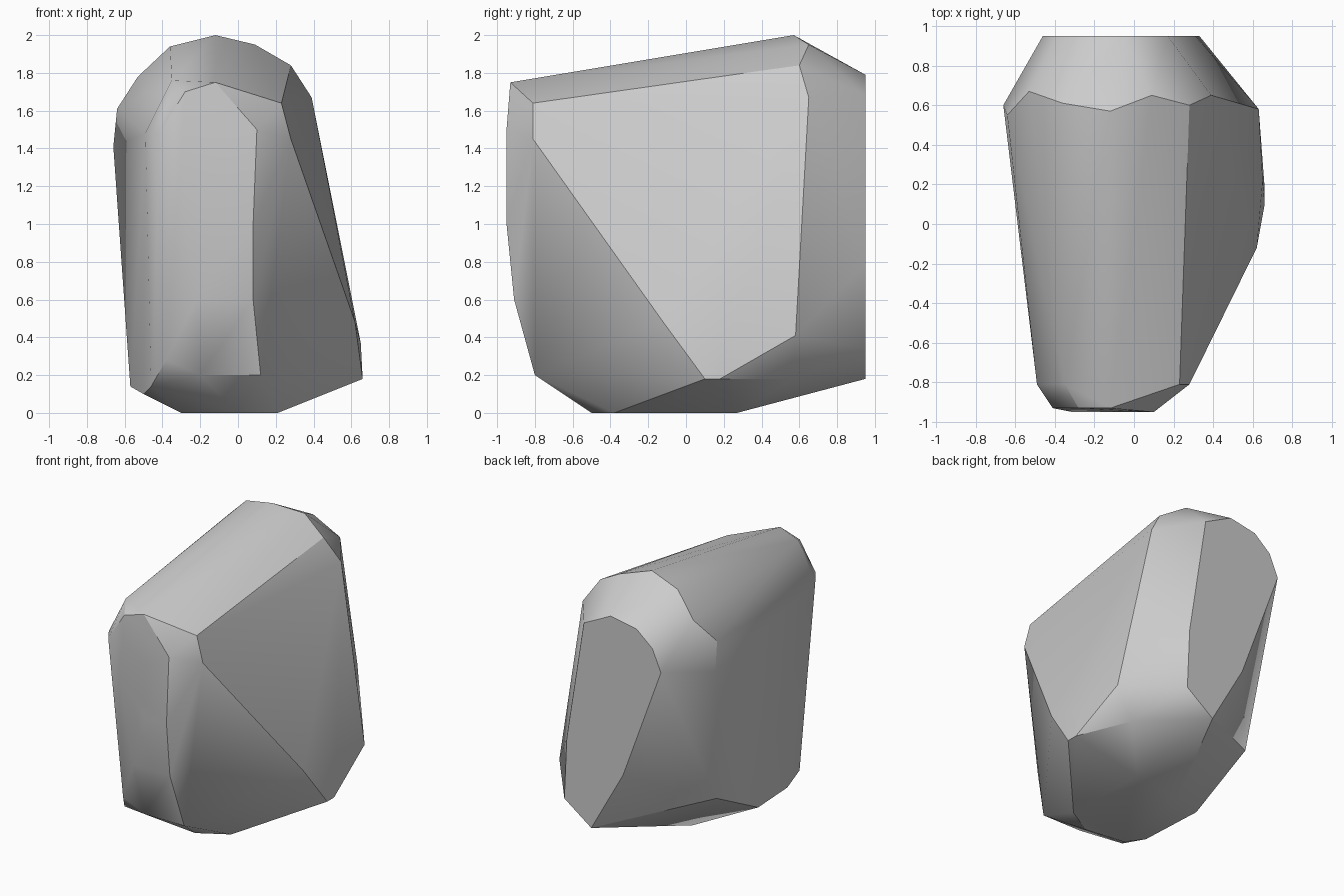
import bpy
import bmesh
import math

cube = bpy.data.objects.get("Cube")
if cube:
    bpy.data.objects.remove(cube, do_unlink=True)


def flat_material(name, value):
    """One plain grey, shown the same in the viewport and in a render."""
    material = bpy.data.materials.new(name)
    material.use_nodes = True
    colour = (value, value, value, 1)
    material.diffuse_color = colour
    shader = next(n for n in material.node_tree.nodes if n.type == "BSDF_PRINCIPLED")
    shader.inputs["Base Color"].default_value = colour
    shader.inputs["Roughness"].default_value = 0.9
    return material


def section(depth, outline):
    """Place an (x, z) outline at one depth along y."""
    return [(x, depth, z) for x, z in outline]


def layer(height, outline):
    """Place an (x, y) outline at one height."""
    return [(x, y, height) for x, y in outline]


def hull_object(name, points, material):
    """Wrap the chiselled corner points in one closed stone surface."""
    bm = bmesh.new()
    for point in points:
        bm.verts.new(point)
    bmesh.ops.convex_hull(bm, input=bm.verts[:])
    loose = [v for v in bm.verts if not v.link_faces]
    bmesh.ops.delete(bm, geom=loose, context="VERTS")
    bmesh.ops.recalc_face_normals(bm, faces=bm.faces[:])
    mesh = bpy.data.meshes.new(name)
    bm.to_mesh(mesh)
    bm.free()
    mesh.materials.append(material)
    stone = bpy.data.objects.new(name, mesh)
    bpy.context.collection.objects.link(stone)
    bpy.ops.object.select_all(action="DESELECT")
    bpy.context.view_layer.objects.active = stone
    stone.select_set(True)
    bpy.ops.object.shade_smooth_by_angle(angle=math.radians(30))
    return stone


# Flat cut at the back
back_cut = section(.95, [
    (-.05, 1.79), (.17, 1.68), (.31, .79), (.33, .34), (.11, .18),
    (-.15, .64), (-.46, 1.48), (-.39, 1.64), (-.26, 1.75)])

# Rounded crown where the stone is tallest
crown = [
    (-.12, .57, 2), (.09, .65, 1.95), (.28, .6, 1.84), (.39, .65, 1.67),
    (-.36, .61, 1.94), (-.53, .67, 1.78), (-.64, .55, 1.61), (-.66, .6, 1.41)]

# Narrow front face and its bevelled rim
front_face = section(-.95, [(-.31, 1.26), (-.1, 1), (.1, 1.5), (.08, 1)])
front_rim = section(-.93, [(-.12, 1.75), (-.28, 1.7), (-.41, 1.49)])
front_rim += section(-.81, [(-.35, 1.76), (-.49, 1.48), (.23, 1.64), (.28, 1.45)])
front_foot = section(-.91, [(.08, .6), (-.22, .6)])
front_foot += section(-.8, [(.12, .2), (-.2, .2), (-.38, .28)])

# Bulge low on the left and the worn edge low on the right
left_bulge = [
    (.62, -.12, .48), (.65, .22, .37), (.63, .58, .41), (.5, .57, .18)]
left_bulge += layer(.18, [(.66, .1), (.66, .18)])
right_edge = [
    (-.58, .47, .4), (-.57, -.03, .14), (-.5, -.47, .1), (-.46, -.67, .14)]

# Small resting face
base = layer(0, [(.2, .27), (.21, -.38), (0, -.5), (-.3, -.46), (-.2, .21)])

stone_grey = flat_material("stone grey", .6)
hull_object(
    "boulder",
    back_cut + crown + front_face + front_rim + front_foot
    + left_bulge + right_edge + base,
    stone_grey)
